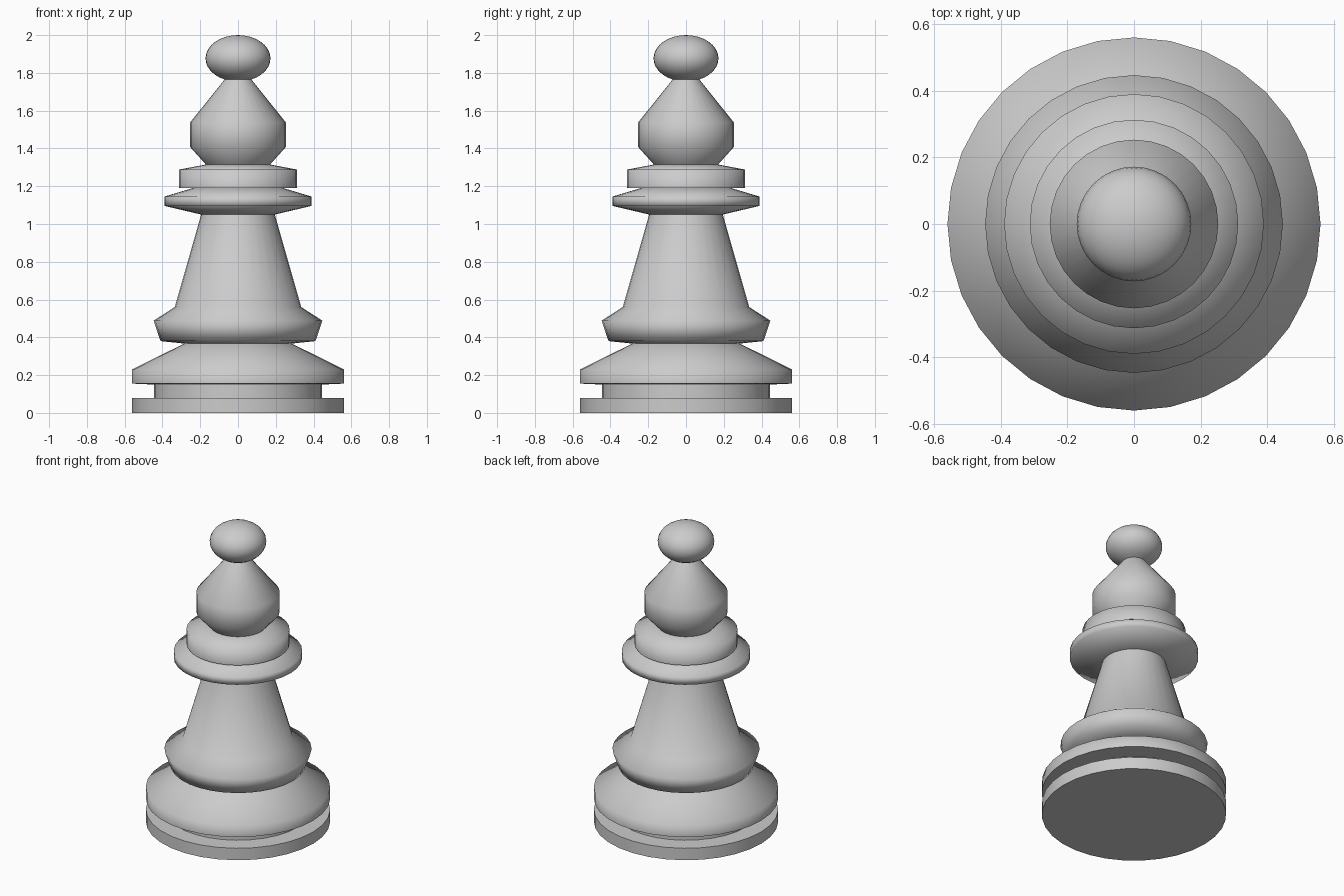
import bpy, bmesh
from math import radians, pi, sin, cos

cube = bpy.data.objects.get("Cube")
if cube:
    bpy.data.objects.remove(cube, do_unlink=True)

SIDES = 32

grey = bpy.data.materials.new("plain grey")
grey.use_nodes = True
grey.diffuse_color = (0.6, 0.6, 0.6, 1)
grey.node_tree.nodes["Principled BSDF"].inputs["Base Color"].default_value = (0.6, 0.6, 0.6, 1)


def lathe(name, profile, angle=80):
    """Turn a (radius, height) profile, listed bottom to top, about z."""
    bm = bmesh.new()
    rings = [[bm.verts.new((r * cos(2 * pi * k / SIDES), r * sin(2 * pi * k / SIDES), z))
              for k in range(SIDES)] for r, z in profile]
    for low, high in zip(rings, rings[1:]):
        for k in range(SIDES):
            n = (k + 1) % SIDES
            bm.faces.new((low[k], low[n], high[n], high[k]))
    bmesh.ops.remove_doubles(bm, verts=bm.verts[:], dist=1e-5)
    mesh = bpy.data.meshes.new(name)
    bm.to_mesh(mesh)
    bm.free()
    mesh.materials.append(grey)
    obj = bpy.data.objects.new(name, mesh)
    bpy.context.collection.objects.link(obj)
    bpy.ops.object.select_all(action="DESELECT")
    obj.select_set(True)
    bpy.context.view_layer.objects.active = obj
    bpy.ops.object.shade_smooth_by_angle(angle=radians(angle))
    return obj


# Grooved base with a sloping top
lathe("base", [(0, 0), (0.56, 0), (0.56, 0.08), (0.445, 0.08), (0.445, 0.15),
               (0.56, 0.155), (0.56, 0.23), (0.285, 0.367)])

# Flared foot ring running into the tapered stem
lathe("stem", [(0.285, 0.367), (0.41, 0.38), (0.447, 0.488), (0.335, 0.56), (0.195, 1.05)])

# Two stacked collars under the head
lathe("lower_collar", [(0.195, 1.05), (0.39, 1.096), (0.39, 1.145), (0.24, 1.19)])
lathe("upper_collar", [(0.24, 1.19), (0.313, 1.19), (0.313, 1.288), (0.17, 1.315)])

# Head with a straight belt and a conical top
lathe("head", [(0.17, 1.315), (0.253, 1.407), (0.253, 1.538), (0.07, 1.766)])

# Flattened ball on top, cut where it meets the head
start = radians(-66)
steps = 14
arc = [start + (pi / 2 - start) * i / steps for i in range(steps + 1)]
lathe("finial_ball", [(0.172 * cos(a), 1.877 + 0.123 * sin(a)) for a in arc])
